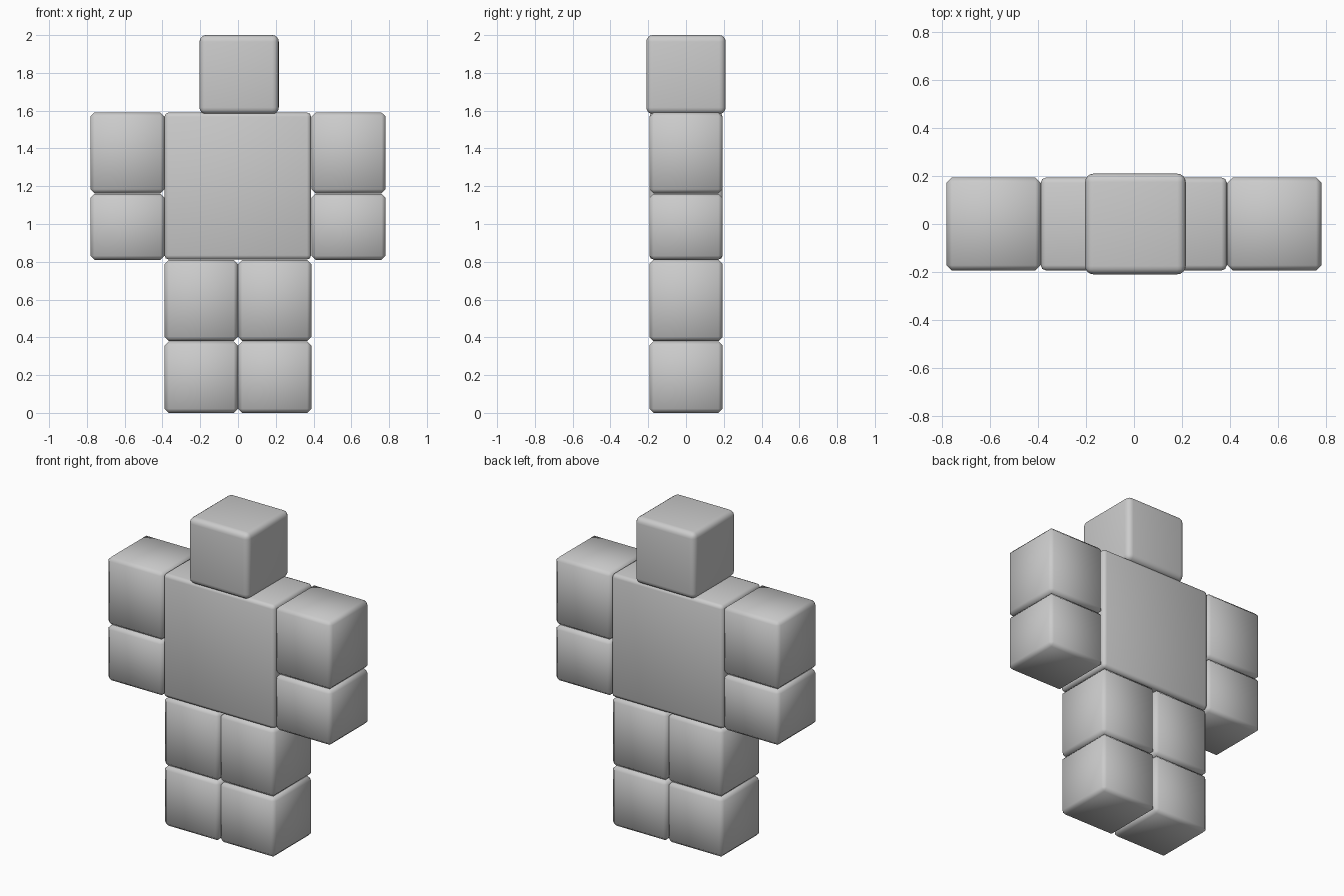
import bpy
import math

if "Cube" in bpy.data.objects:
    bpy.data.objects.remove(bpy.data.objects["Cube"])

grey = bpy.data.materials.new("light grey")
grey.diffuse_color = (0.6, 0.6, 0.6, 1)
grey.use_nodes = True
grey.node_tree.nodes["Principled BSDF"].inputs["Base Color"].default_value = grey.diffuse_color


def block(name, x, y, z, bevel=0.022, segments=2):
    """Rounded box spanning the given (min, max) ranges."""
    spans = (x, y, z)
    bpy.ops.mesh.primitive_cube_add(size=1, location=[(a + b) / 2 for a, b in spans])
    ob = bpy.context.object
    ob.name = name
    ob.scale = [b - a for a, b in spans]
    bpy.ops.object.transform_apply(location=False, rotation=False, scale=True)
    mod = ob.modifiers.new("rounded edges", 'BEVEL')
    mod.width = bevel
    mod.segments = segments
    bpy.ops.object.modifier_apply(modifier=mod.name)
    bpy.ops.object.shade_smooth_by_angle(angle=math.radians(60))
    ob.data.materials.append(grey)
    return ob


DEPTH = (-0.194, 0.194)

# head and torso
block("head", (-0.204, 0.216), (-0.21, 0.21), (1.582, 2.0), 0.035, 4)
block("torso", (-0.389, 0.387), DEPTH, (0.812, 1.59))

# arms and legs, upper and lower blocks on each side
for side, s in (("left", -1), ("right", 1)):
    arm = sorted((s * 0.389, s * 0.782))
    leg = sorted((s * 0.001, s * 0.388))
    block(side + "_upper_arm", arm, DEPTH, (1.162, 1.59), segments=1)
    block(side + "_lower_arm", arm, DEPTH, (0.81, 1.16), segments=1)
    block(side + "_upper_leg", leg, DEPTH, (0.38, 0.81), segments=1)
    block(side + "_lower_leg", leg, DEPTH, (0.0, 0.378), segments=1)
